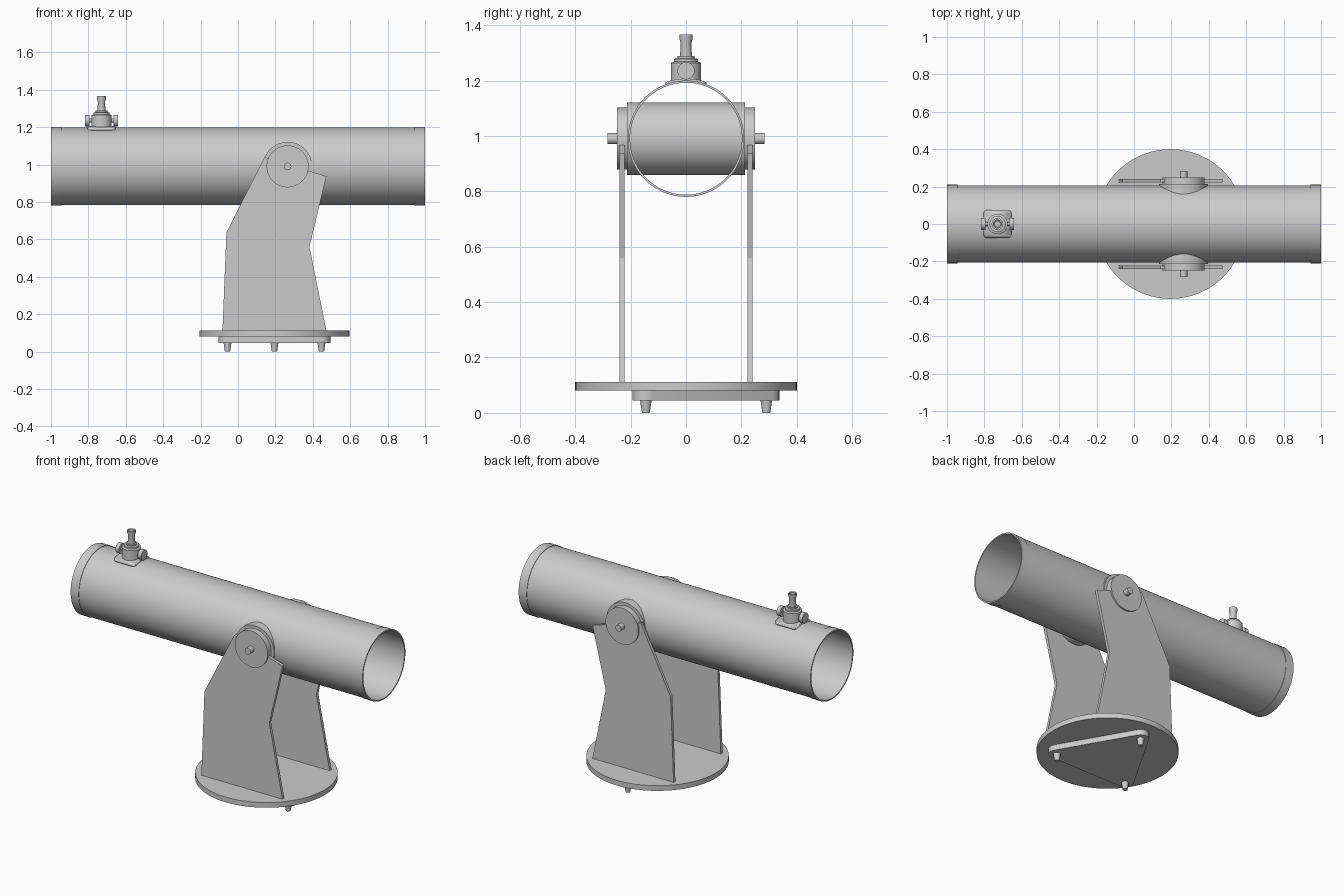
import bpy, bmesh, math
from mathutils import Matrix

if "Cube" in bpy.data.objects:
    bpy.data.objects.remove(bpy.data.objects["Cube"])

TUBE_Z = 0.99      # optical axis height
PIVOT_X = 0.265    # altitude bearing position
BASE_X = 0.195     # base centre
FOCUS_X = -0.73    # eyepiece holder position


def finish(name, bm, smooth=True):
    bmesh.ops.remove_doubles(bm, verts=bm.verts, dist=1e-6)
    bmesh.ops.recalc_face_normals(bm, faces=bm.faces)
    me = bpy.data.meshes.new(name)
    bm.to_mesh(me)
    bm.free()
    ob = bpy.data.objects.new(name, me)
    bpy.context.collection.objects.link(ob)
    if smooth:
        bpy.ops.object.select_all(action='DESELECT')
        ob.select_set(True)
        bpy.context.view_layer.objects.active = ob
        bpy.ops.object.shade_smooth_by_angle(angle=math.radians(30))
    return ob


def lathe(name, profile, loc, axis='Z', closed=False, n=64):
    """Spin (radius, height) points around an axis through loc."""
    bm = bmesh.new()
    vs = [bm.verts.new((r, 0, h)) for r, h in profile]
    es = [bm.edges.new(p) for p in zip(vs, vs[1:])]
    if closed:
        es.append(bm.edges.new((vs[-1], vs[0])))
    bmesh.ops.spin(bm, geom=vs + es, cent=(0, 0, 0), axis=(0, 0, 1),
                   angle=2 * math.pi, steps=n, use_duplicate=False)
    rot = {'X': Matrix.Rotation(math.pi / 2, 4, 'Y'),
           'Y': Matrix.Rotation(-math.pi / 2, 4, 'X'),
           'Z': Matrix.Identity(4)}[axis]
    bm.transform(Matrix.Translation(loc) @ rot)
    return finish(name, bm)


def rod(name, r, h0, h1, loc, axis='Z', n=48, r_end=None):
    return lathe(name, [(0, h0), (r, h0), (r if r_end is None else r_end, h1), (0, h1)],
                 loc, axis, n=n)


def extrude(name, outline, offset, smooth=False):
    """Extrude a closed 3D outline along offset."""
    bm = bmesh.new()
    f = bm.faces.new([bm.verts.new(p) for p in outline])
    ext = bmesh.ops.extrude_face_region(bm, geom=[f], use_keep_orig=True)
    bmesh.ops.translate(bm, vec=offset,
                        verts=[g for g in ext['geom'] if isinstance(g, bmesh.types.BMVert)])
    return finish(name, bm, smooth)


def rounded(corners, radius, z, steps=6):
    """Convex polygon around regularly placed corner centres, rounded by radius."""
    pts, n = [], len(corners)
    for cx, cy, mid in corners:
        for i in range(steps + 1):
            a = mid + (i / steps - 0.5) * 2 * math.pi / n
            pts.append((cx + radius * math.cos(a), cy + radius * math.sin(a), z))
    return pts


# Optical tube, open at both ends, with slightly raised end bands
lathe("optical_tube", [(0.202, -1), (0.21, -1), (0.21, -0.945), (0.207, -0.945),
                       (0.207, 0.945), (0.21, 0.945), (0.21, 1), (0.202, 1)],
      (0, 0, TUBE_Z), 'X', closed=True, n=96)

# Altitude bearing drum crossing the tube
rod("bearing_drum", 0.131, -0.213, 0.213, (PIVOT_X, 0, TUBE_Z), 'Y', 64)

# Side panels, bearing discs and pivot knobs on both sides
panel = [(-0.083, 0.11), (-0.062, 0.637), (0.142, 1.04),
         (0.473, 0.937), (0.382, 0.56), (0.473, 0.11)]
for side, s in (("front", -1), ("back", 1)):
    extrude(side + "_panel", [(x, s * 0.222, z) for x, z in panel], (0, s * 0.018, 0))
    rod(side + "_bearing_disc", 0.112, s * 0.205, s * 0.249, (PIVOT_X, 0, TUBE_Z), 'Y', 64)
    rod(side + "_pivot_knob", 0.02, s * 0.245, s * 0.284, (PIVOT_X, 0, TUBE_Z), 'Y', 32)

# Round turntable and rounded triangular ground plate
rod("turntable", 0.4, 0.08, 0.112, (BASE_X, 0, 0), n=96)
corners = []
for i in range(3):
    a = math.pi / 2 + i * 2 * math.pi / 3
    corners.append((BASE_X + 0.29 * math.cos(a), 0.29 * math.sin(a), a))
extrude("ground_plate", rounded(corners, 0.048, 0.045), (0, 0, 0.035), True)

# Tapered feet
for i, (x, y, a) in enumerate(corners):
    rod("foot_%d" % (i + 1), 0.014, 0, 0.046, (x, y, 0), n=32, r_end=0.021)

# Focuser saddle: rounded square trimmed to the tube curvature
k = 0.058
square = [(FOCUS_X + k * sx, k * sy, math.atan2(sy, sx))
          for sx, sy in ((1, 1), (-1, 1), (-1, -1), (1, -1))]
saddle = extrude("focuser_saddle", rounded(square, 0.016, 1.1), (0, 0, 0.2), True)
cutter = lathe("saddle_cutter", [(0.205, -0.2), (0.217, -0.2), (0.217, 0.2), (0.205, 0.2)],
               (FOCUS_X, 0, TUBE_Z), 'X', closed=True, n=96)
mod = saddle.modifiers.new("trim", 'BOOLEAN')
mod.operation = 'INTERSECT'
mod.solver = 'EXACT'
mod.object = cutter
bpy.context.view_layer.objects.active = saddle
bpy.ops.object.modifier_apply(modifier=mod.name)
bpy.data.objects.remove(cutter)

# Focuser body with stepped collar and flared eyepiece
lathe("focuser_body", [(0, 1.196), (0.054, 1.196), (0.054, 1.264), (0.043, 1.268),
                       (0.043, 1.278), (0.031, 1.28), (0.031, 1.288), (0, 1.288)],
      (FOCUS_X, 0, 0), n=48)
lathe("eyepiece", [(0, 1.28), (0.022, 1.28), (0.019, 1.335), (0.024, 1.35),
                   (0.024, 1.366), (0.018, 1.366), (0.016, 1.36), (0, 1.36)],
      (FOCUS_X, 0, 0), n=32)

# Focus shaft and knobs
rod("focus_shaft", 0.01, -0.07, 0.07, (FOCUS_X, 0, 1.235), 'X', 24)
for side, s in (("left", -1), ("right", 1)):
    rod(side + "_focus_knob", 0.031, s * 0.064, s * 0.088, (FOCUS_X, 0, 1.235), 'X', 32)
